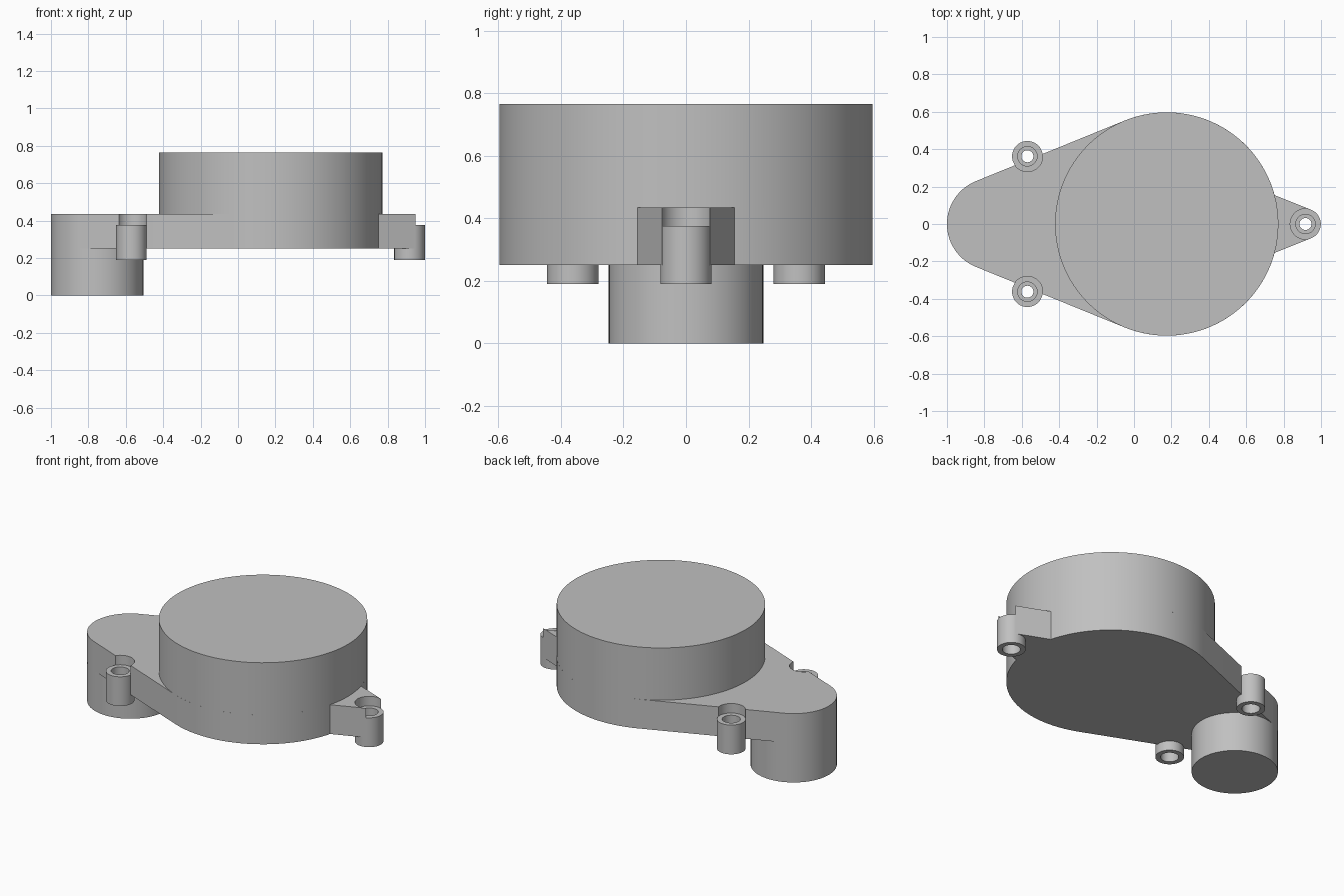
import bpy, bmesh
from math import pi, sin, cos, asin, radians

cube = bpy.data.objects.get("Cube")
if cube:
    bpy.data.objects.remove(cube)

grey = bpy.data.materials.new("plain grey")
grey.use_nodes = True
color = (0.53, 0.53, 0.53, 1)
grey.diffuse_color = color
grey.node_tree.nodes["Principled BSDF"].inputs["Base Color"].default_value = color

# Main dimensions
DRUM_X, DRUM_R, DRUM_TOP = 0.175, 0.597, 0.765
FOOT_X, FOOT_R = -0.753, 0.247
PLATE_LOW, PLATE_TOP = 0.25, 0.435
LUG_R, LUG_LOW, LUG_TOP = 0.082, 0.19, 0.375
LUGS = {"rear_screw_lug": (-0.57, 0.362), "front_screw_lug": (-0.57, -0.362),
        "left_screw_lug": (0.917, 0.0)}


def make_object(name, bm):
    bmesh.ops.recalc_face_normals(bm, faces=bm.faces)
    mesh = bpy.data.meshes.new(name)
    bm.to_mesh(mesh)
    bm.free()
    mesh.materials.append(grey)
    obj = bpy.data.objects.new(name, mesh)
    bpy.context.collection.objects.link(obj)
    return obj


def smooth(obj):
    bpy.ops.object.select_all(action="DESELECT")
    obj.select_set(True)
    bpy.context.view_layer.objects.active = obj
    bpy.ops.object.shade_smooth_by_angle(angle=radians(20))


def arc(cx, r, start, end, n):
    steps = [start + (end - start) * i / n for i in range(n + 1)]
    return [(cx + r * cos(a), r * sin(a)) for a in steps]


def prism(name, outline, low, high):
    bm = bmesh.new()
    face = bm.faces.new([bm.verts.new((x, y, low)) for x, y in outline])
    top = bmesh.ops.extrude_face_region(bm, geom=[face])["geom"]
    verts = [v for v in top if isinstance(v, bmesh.types.BMVert)]
    bmesh.ops.translate(bm, verts=verts, vec=(0, 0, high - low))
    return make_object(name, bm)


def lathe(name, profile, x, y, segments=48):
    """Revolve a closed (radius, z) loop around a vertical axis."""
    bm = bmesh.new()
    verts = [bm.verts.new((x + r, y, z)) for r, z in profile]
    edges = [bm.edges.new((verts[i - 1], v)) for i, v in enumerate(verts)]
    bmesh.ops.spin(bm, geom=verts + edges, cent=(x, y, 0), axis=(0, 0, 1),
                   angle=2 * pi, steps=segments, use_merge=True)
    bmesh.ops.remove_doubles(bm, verts=bm.verts, dist=1e-5)
    return make_object(name, bm)


# Base plate: tangent outline around foot and drum, with a tapered ear on the left
lean = asin((DRUM_R - FOOT_R) / (DRUM_X - FOOT_X))
tangent = pi / 2 + lean
root = radians(15)
ear_x, ear_y = LUGS["left_screw_lug"][0] + LUG_R * sin(lean), LUG_R * cos(lean)
outline = ([(ear_x, -ear_y), (ear_x, ear_y)]
           + arc(DRUM_X, DRUM_R, root, tangent, 36)
           + arc(FOOT_X, FOOT_R, tangent, 2 * pi - tangent, 48)
           + arc(DRUM_X, DRUM_R, 2 * pi - tangent, 2 * pi - root, 36))
plate = prism("base_plate", outline, PLATE_LOW, PLATE_TOP)

# Round pockets in the plate that receive the screw lugs
cutters = []
for name, (x, y) in LUGS.items():
    cutter = prism(name + "_cutter", [(x + px, y + py) for px, py in
                   arc(0, LUG_R, 0, 2 * pi, 48)[:-1]], 0.1, 0.6)
    cutter.hide_render = True
    cutters.append(cutter)
    mod = plate.modifiers.new("pocket", "BOOLEAN")
    mod.operation, mod.solver, mod.object = "DIFFERENCE", "EXACT", cutter
bpy.context.view_layer.update()
graph = bpy.context.evaluated_depsgraph_get()
cut_mesh = bpy.data.meshes.new_from_object(plate.evaluated_get(graph))
plate.modifiers.clear()
plate.data = cut_mesh
for cutter in cutters:
    bpy.data.objects.remove(cutter)
smooth(plate)

# Drum above the plate and round foot below it
smooth(prism("drum", arc(DRUM_X, DRUM_R, 0, 2 * pi, 96)[:-1], PLATE_TOP, DRUM_TOP))
smooth(prism("round_foot", arc(FOOT_X, FOOT_R, 0, 2 * pi, 80)[:-1], 0, PLATE_LOW))

# Hollow screw lugs with a narrow inner lip
bore, lip = 0.052, 0.032
lug_profile = [(LUG_R, LUG_LOW), (LUG_R, LUG_TOP), (bore, LUG_TOP), (bore, 0.31),
               (lip, 0.31), (lip, 0.26), (bore, 0.26), (bore, LUG_LOW)]
for name, (x, y) in LUGS.items():
    smooth(lathe(name, lug_profile, x, y))
